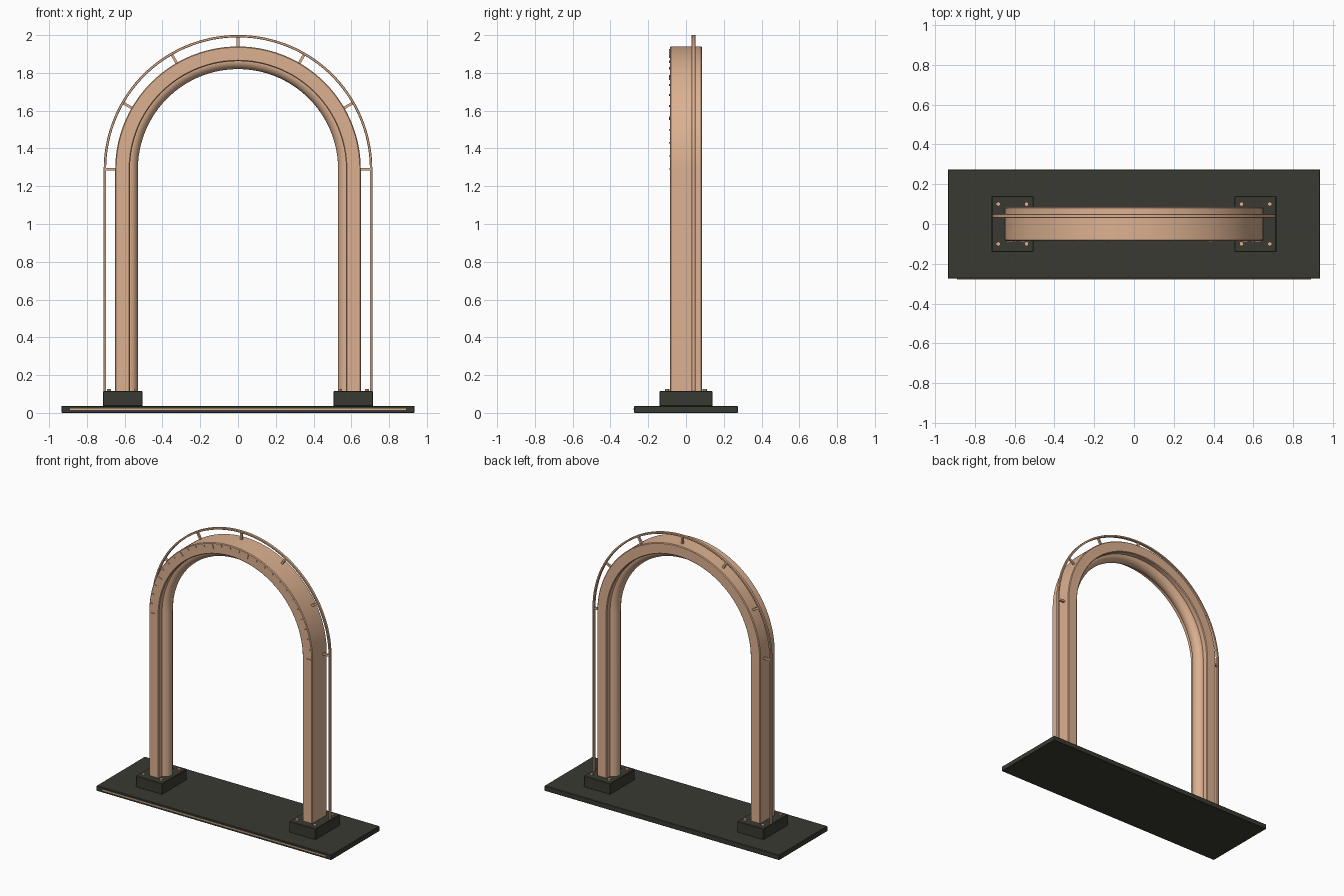
import bpy, bmesh, math
from mathutils import Matrix

if "Cube" in bpy.data.objects:
    bpy.data.objects.remove(bpy.data.objects["Cube"])

ZC = 1.29      # height of the arch centre
FOOT = 0.115   # top of the feet


def material(name, rgb):
    m = bpy.data.materials.new(name)
    m.diffuse_color = (*rgb, 1)
    m.use_nodes = True
    m.node_tree.nodes["Principled BSDF"].inputs["Base Color"].default_value = m.diffuse_color
    return m


COPPER = material("warm copper", (0.72, 0.44, 0.28))
DARK = material("dark bronze", (0.042, 0.042, 0.032))


def finish(bm, name, mat, angle=35):
    bmesh.ops.recalc_face_normals(bm, faces=bm.faces)
    me = bpy.data.meshes.new(name)
    bm.to_mesh(me)
    bm.free()
    ob = bpy.data.objects.new(name, me)
    bpy.context.collection.objects.link(ob)
    me.materials.append(mat)
    bpy.ops.object.select_all(action='DESELECT')
    ob.select_set(True)
    bpy.context.view_layer.objects.active = ob
    bpy.ops.object.shade_smooth_by_angle(angle=math.radians(angle))
    return ob


def add_box(bm, c, s, rot=Matrix()):
    bmesh.ops.create_cube(bm, size=1, matrix=Matrix.Translation(c) @ rot @ Matrix.Diagonal((*s, 1)))


def box(name, c, s, mat, bevel=0.0):
    bm = bmesh.new()
    add_box(bm, c, s)
    if bevel:
        bmesh.ops.bevel(bm, geom=bm.edges[:], offset=bevel, segments=1, affect='EDGES')
    return finish(bm, name, mat, 20)


def arch_sweep(name, profile, mat, steps=72):
    """Sweep an (r, y) profile up one leg, round the arch and down the other."""
    bm = bmesh.new()
    path = [(0, FOOT - 0.005 - ZC)] + [(math.pi * i / steps, 0) for i in range(steps + 1)] + [(math.pi, FOOT - 0.005 - ZC)]
    rings = [[bm.verts.new((r * math.cos(a), y, ZC + r * math.sin(a) + dz)) for r, y in profile] for a, dz in path]
    n = len(profile)
    for p, q in zip(rings, rings[1:]):
        for i in range(n):
            bm.faces.new((p[i], p[(i + 1) % n], q[(i + 1) % n], q[i]))
    bm.faces.new(rings[0])
    bm.faces.new(rings[-1])
    return finish(bm, name, mat)


def rect(r0, r1, y0, y1, b):
    return [(r0 + b, y0), (r1 - b, y0), (r1, y0 + b), (r1, y1 - b),
            (r1 - b, y1), (r0 + b, y1), (r0, y1 - b), (r0, y0 + b)]


# base plate, front trim line and feet
box("base_plate", (0, 0, 0.0185), (1.87, 0.55, 0.037), DARK, 0.003)
box("front_trim_strip", (0, -0.2755, 0.02), (1.78, 0.005, 0.008), COPPER)
for side, sx in (("left", -1), ("right", 1)):
    box(side + "_foot", (sx * 0.61, 0, 0.075), (0.21, 0.28, 0.08), DARK, 0.003)

# main arch, rounded inner bead and slim outer rail
arch_sweep("arch_body", rect(0.572, 0.65, -0.085, 0.085, 0.005), COPPER)
bead = [(0.575 + 0.045 * math.cos(t), 0.047 * math.sin(t)) for t in (2 * math.pi * i / 24 for i in range(24))]
arch_sweep("inner_bead", bead, COPPER)
arch_sweep("outer_rail", rect(0.698, 0.711, 0.03, 0.05, 0.002), COPPER)

# radial posts holding the rail
bm = bmesh.new()
for k in range(7):
    a = math.pi * k / 6
    add_box(bm, (0.674 * math.cos(a), 0.04, ZC + 0.674 * math.sin(a)), (0.056, 0.014, 0.014),
            Matrix.Rotation(-a, 4, 'Y'))
finish(bm, "rail_posts", COPPER)

# raised tick marks on the front of the arch
bm = bmesh.new()
for k in range(29):
    a = math.pi * k / 28
    length = 0.03 if k % 4 == 0 else 0.012
    r = 0.637 - length / 2
    add_box(bm, (r * math.cos(a), -0.0865, ZC + r * math.sin(a)), (length, 0.008, 0.005),
            Matrix.Rotation(-a, 4, 'Y'))
finish(bm, "front_tick_marks", COPPER)

# foot bolts
bm = bmesh.new()
for sx in (-1, 1):
    for x in (0.54, 0.682):
        for y in (-0.1, 0.1):
            bmesh.ops.create_cone(bm, cap_ends=True, segments=6, radius1=0.012, radius2=0.012, depth=0.014,
                                  matrix=Matrix.Translation((sx * x, y, FOOT + 0.004)))
finish(bm, "foot_bolts", COPPER)
